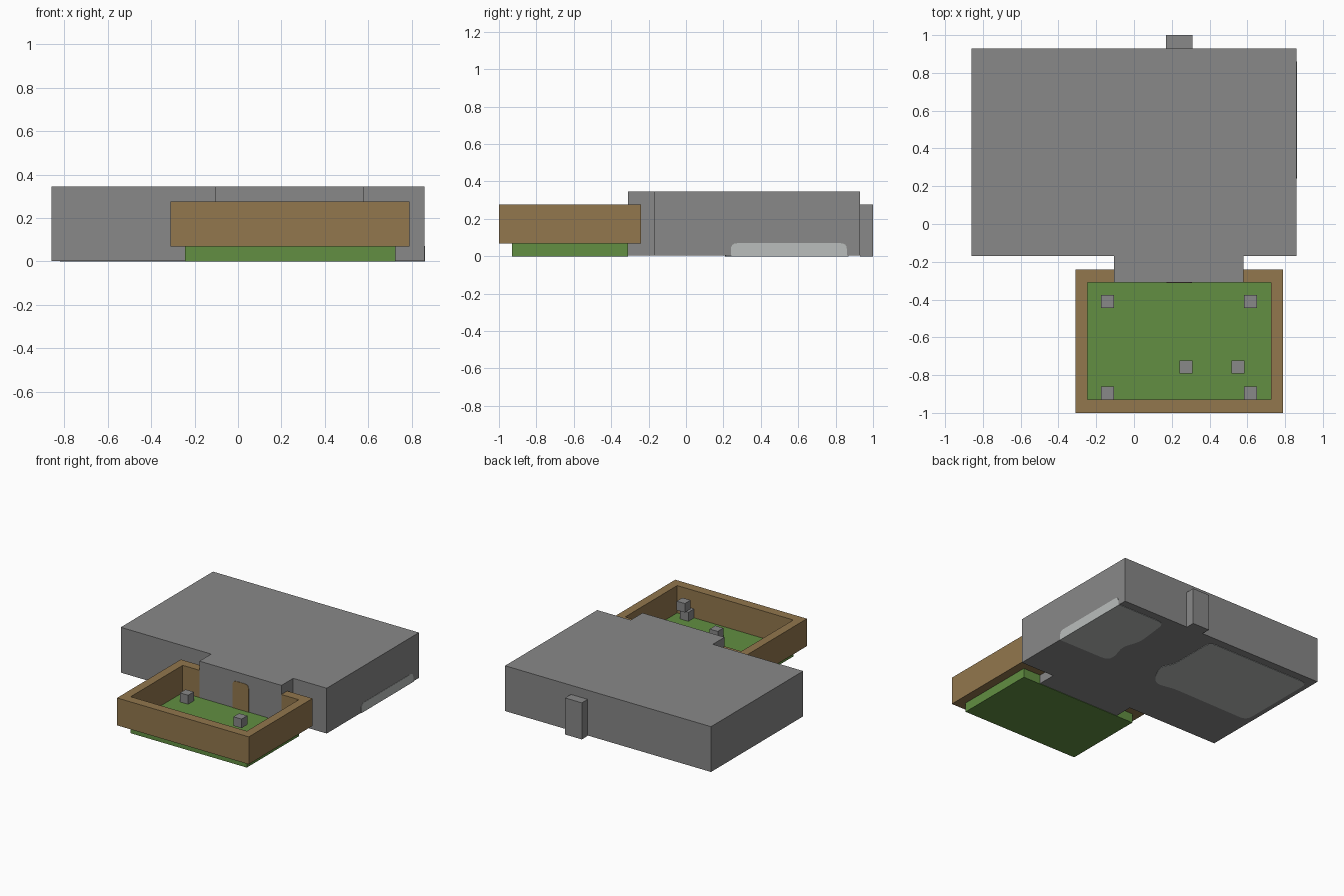
import bpy, bmesh, math
from mathutils import Vector

if "Cube" in bpy.data.objects:
    bpy.data.objects.remove(bpy.data.objects["Cube"])


def material(name, rgb):
    m = bpy.data.materials.new(name)
    m.use_nodes = True
    m.diffuse_color = (*rgb, 1)
    m.node_tree.nodes["Principled BSDF"].inputs["Base Color"].default_value = (*rgb, 1)
    return m


GREY = material("stone grey", (0.246, 0.246, 0.246))
PALE = material("pale grey", (0.49, 0.515, 0.503))
GREEN = material("grass green", (0.122, 0.275, 0.054))
BROWN = material("wood brown", (0.287, 0.184, 0.074))

# Each frame gives the two drawing directions and the extrusion direction
X, Y, Z = Vector((1, 0, 0)), Vector((0, 1, 0)), Vector((0, 0, 1))
FLOOR, SIDE, FRONT = (X, Y, Z), (Y, Z, X), (X, Z, -Y)


def prism(name, outline, start, depth, mat, frame=FLOOR):
    """Extrude a flat outline along the frame's third direction."""
    u, v, w = frame
    bm = bmesh.new()
    face = bm.faces.new([bm.verts.new(u * a + v * b + w * start) for a, b in outline])
    new = bmesh.ops.extrude_face_region(bm, geom=[face])["geom"]
    bmesh.ops.translate(bm, vec=w * depth,
                        verts=[g for g in new if isinstance(g, bmesh.types.BMVert)])
    bmesh.ops.recalc_face_normals(bm, faces=bm.faces)
    mesh = bpy.data.meshes.new(name)
    bm.to_mesh(mesh)
    bm.free()
    mesh.materials.append(mat)
    obj = bpy.data.objects.new(name, mesh)
    bpy.context.collection.objects.link(obj)
    return obj


def rect(x0, x1, y0, y1):
    return [(x0, y0), (x1, y0), (x1, y1), (x0, y1)]


def rounded(points, radius, corners=None, steps=4):
    """Round the chosen corners of an outline with small curves."""
    out = []
    for i, p in enumerate(points):
        p = Vector(p)
        if corners is not None and i not in corners:
            out.append(tuple(p))
            continue
        a, b = Vector(points[i - 1]) - p, Vector(points[(i + 1) % len(points)]) - p
        a = p + a.normalized() * min(radius, a.length * 0.45)
        b = p + b.normalized() * min(radius, b.length * 0.45)
        for s in range(steps + 1):
            t = s / steps
            out.append(tuple(a * (1 - t) ** 2 + p * 2 * t * (1 - t) + b * t ** 2))
    return out


# Building with its front extension
prism("building", [(-0.86, -0.17), (-0.105, -0.17), (-0.105, -0.31), (0.58, -0.31),
                   (0.58, -0.17), (0.86, -0.17), (0.86, 0.93), (-0.86, 0.93)],
      0.003, 0.342, GREY)
prism("back_entrance", rect(0.17, 0.31, 0.93, 1.0), 0, 0.276, GREY)

# Front door with rounded top corners
prism("front_door", rounded(rect(0.173, 0.308, 0.07, 0.276), 0.035, (2, 3)),
      0.309, 0.004, BROWN, FRONT)

# Lawn and the wooden surround, open where the extension stands
prism("lawn", rect(-0.245, 0.725, -0.93, -0.31), 0, 0.07, GREEN)
prism("fence", [(-0.105, -0.31), (-0.245, -0.31), (-0.245, -0.93), (0.725, -0.93),
                (0.725, -0.31), (0.58, -0.31), (0.58, -0.24), (0.79, -0.24),
                (0.79, -1.0), (-0.31, -1.0), (-0.31, -0.24), (-0.105, -0.24)],
      0.069, 0.207, BROWN)

# Small stone blocks, one of them raised
BASE, RAISED, H = 0.07, 0.207, 0.034
for i, (x, y, z) in enumerate([(-0.14, -0.41, BASE), (0.617, -0.41, BASE),
                               (-0.14, -0.895, BASE), (0.617, -0.895, BASE),
                               (0.275, -0.757, BASE), (0.55, -0.757, RAISED)]):
    prism(f"block_{i + 1}", rect(x - H, x + H, y - H, y + H), z, 2 * H, GREY)

# Pale panels set in the underside and the low side wall
prism("large_floor_panel",
      rounded([(-0.82, 0.22), (-0.16, 0.23), (-0.03, 0.2), (0.04, 0.27), (0.1, 0.4),
               (0.05, 0.48), (0.05, 0.87), (-0.82, 0.87)], 0.06),
      0, 0.004, PALE)
prism("small_floor_panel",
      rounded([(0.86, 0.24), (0.44, 0.24), (0.43, 0.31), (0.475, 0.44), (0.425, 0.57),
               (0.46, 0.87), (0.86, 0.87)], 0.06, (1, 2, 3, 4, 5)),
      0, 0.004, PALE)
prism("side_wall_panel", rounded(rect(0.24, 0.86, 0, 0.07), 0.035, (2, 3)),
      0.859, 0.003, PALE, SIDE)
